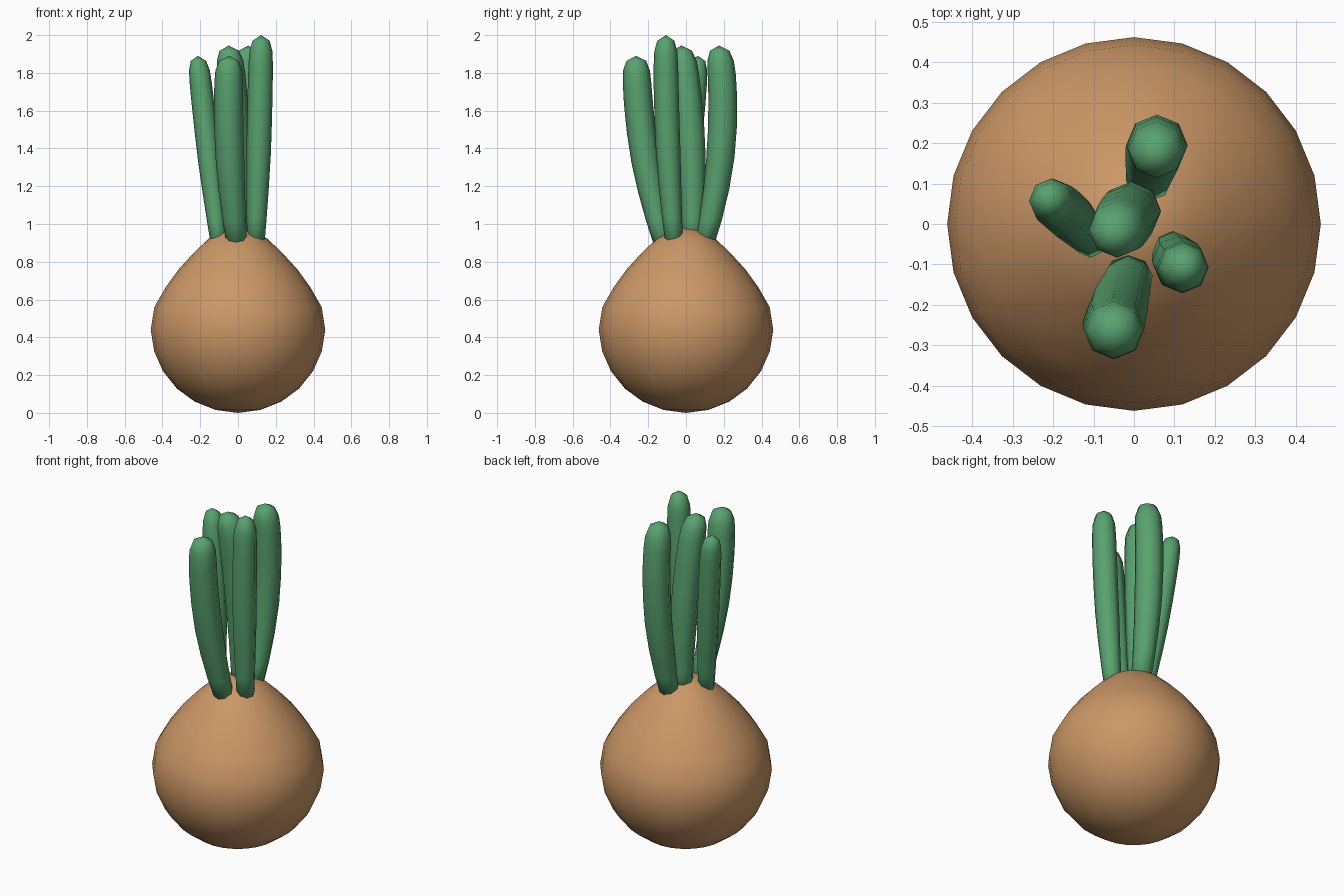
import bpy, bmesh, math
from mathutils import Vector

if "Cube" in bpy.data.objects:
    bpy.data.objects.remove(bpy.data.objects["Cube"])


def material(name, color):
    m = bpy.data.materials.new(name)
    m.diffuse_color = (*color, 1)
    m.use_nodes = True
    m.node_tree.nodes["Principled BSDF"].inputs["Base Color"].default_value = m.diffuse_color
    return m


def loft(name, rings, sides, mat):
    """Skin circular rings (centre, radius); a radius of 0 makes a pole."""
    bm = bmesh.new()
    loops = []
    for c, r in rings:
        n = sides if r > 0 else 1
        loops.append([bm.verts.new((c[0] + r * math.cos(math.tau * i / sides),
                                    c[1] + r * math.sin(math.tau * i / sides),
                                    c[2])) for i in range(n)])
    for a, b in zip(loops, loops[1:]):
        for i in range(sides):
            j = (i + 1) % sides
            if len(a) == 1:
                bm.faces.new((a[0], b[j], b[i]))
            elif len(b) == 1:
                bm.faces.new((a[i], a[j], b[0]))
            else:
                bm.faces.new((a[i], a[j], b[j], b[i]))
    bmesh.ops.recalc_face_normals(bm, faces=bm.faces)
    for f in bm.faces:
        f.smooth = True
    me = bpy.data.meshes.new(name)
    bm.to_mesh(me)
    bm.free()
    me.materials.append(mat)
    ob = bpy.data.objects.new(name, me)
    bpy.context.collection.objects.link(ob)
    return ob


def curve_point(p, z):
    """Quadratic through three points, evaluated at height z."""
    a, b, c = p
    wa = (z - b[2]) * (z - c[2]) / ((a[2] - b[2]) * (a[2] - c[2]))
    wb = (z - a[2]) * (z - c[2]) / ((b[2] - a[2]) * (b[2] - c[2]))
    wc = (z - a[2]) * (z - b[2]) / ((c[2] - a[2]) * (c[2] - b[2]))
    return Vector(a) * wa + Vector(b) * wb + Vector(c) * wc


skin = material("onion_brown", (0.60, 0.31, 0.135))
green = material("leaf_green", (0.10, 0.36, 0.16))

# Bulb: round below, drawn up to a soft point on top
profile = [(0, 0), (0.12, 0.016), (0.23, 0.06), (0.325, 0.13), (0.398, 0.222),
           (0.444, 0.327), (0.462, 0.44), (0.443, 0.56), (0.382, 0.667),
           (0.313, 0.762), (0.23, 0.852), (0.155, 0.922), (0.08, 0.965), (0, 0.985)]
loft("bulb", [((0, 0, z), r) for r, z in profile], 24, skin)

# Leaves: three points on the centre line, tip height, widest radius
leaves = {
    "leaf_left": ([(-0.105, -0.04, 0.92), (-0.16, 0.02, 1.4), (-0.208, 0.06, 1.85)], 1.89, 0.06),
    "leaf_right": ([(0.095, -0.065, 0.92), (0.11, -0.095, 1.4), (0.122, -0.107, 1.95)], 2.0, 0.066),
    "leaf_front": ([(-0.01, -0.125, 0.92), (-0.045, -0.225, 1.4), (-0.048, -0.263, 1.85)], 1.89, 0.077),
    "leaf_back": ([(0.035, 0.105, 0.92), (0.055, 0.19, 1.45), (0.055, 0.18, 1.9)], 1.945, 0.076),
    "leaf_centre": ([(0.0, 0.035, 0.92), (-0.008, 0.03, 1.35), (-0.045, -0.018, 1.9)], 1.945, 0.076),
}
taper = [(0, 0), (0, 0.68), (0.15, 0.8), (0.3, 0.9), (0.45, 0.98), (0.6, 1.0),
         (0.75, 1.0), (0.86, 0.98), (0.925, 0.92), (0.974, 0.68), (1, 0)]
for name, (path, top, radius) in leaves.items():
    rings = [(curve_point(path, 0.86 + t * (top - 0.86)), r * radius) for t, r in taper]
    loft(name, rings, 8, green)
